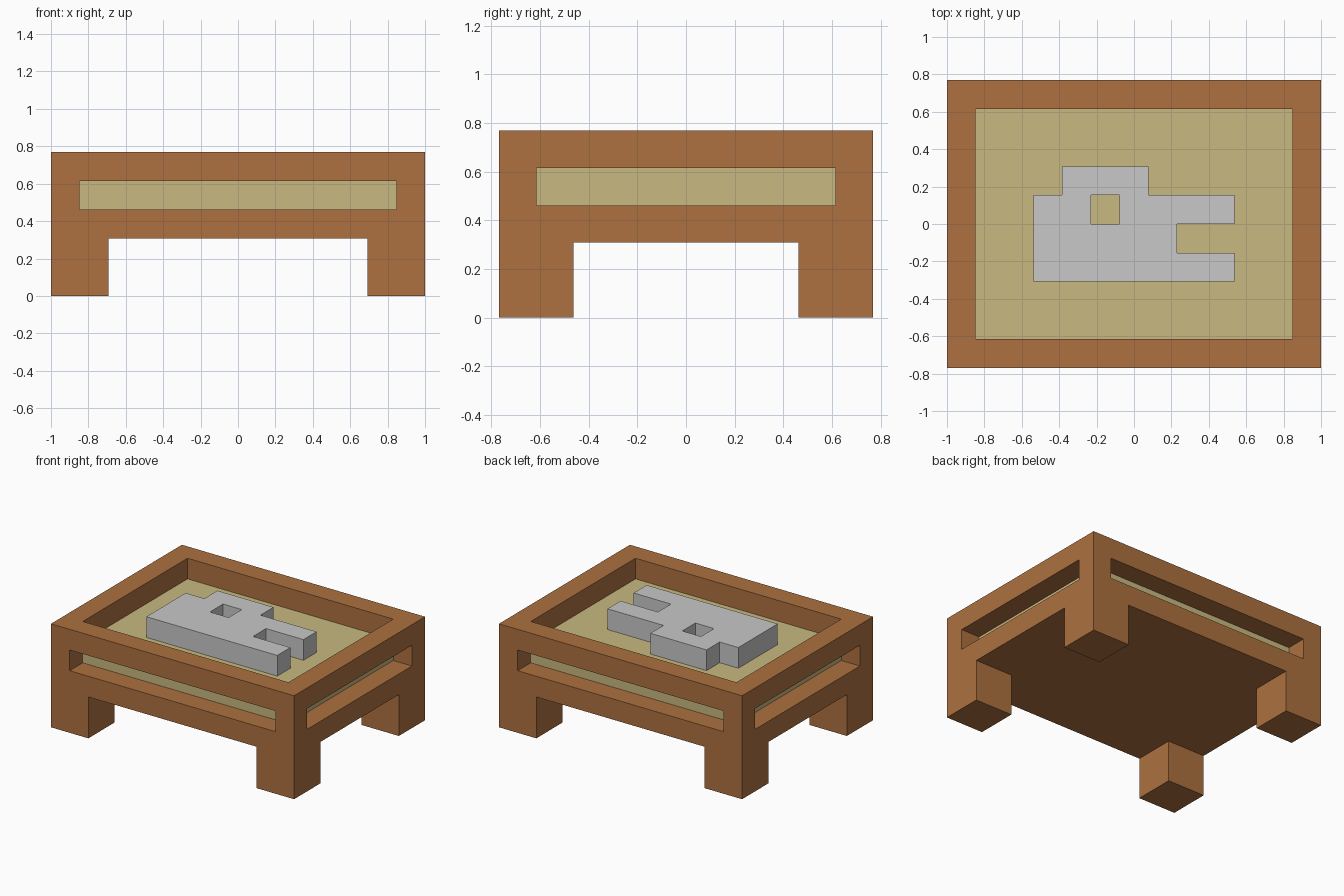
import bpy, bmesh
from mathutils import Matrix, Vector

if "Cube" in bpy.data.objects:
    bpy.data.objects.remove(bpy.data.objects["Cube"])

U = 1 / 13  # modelling grid: the table is 26 x 20 x 10 units


def material(name, rgb):
    m = bpy.data.materials.new(name)
    m.diffuse_color = (*rgb, 1)
    m.use_nodes = True
    m.node_tree.nodes["Principled BSDF"].inputs["Base Color"].default_value = m.diffuse_color
    return m


WOOD = material("brown wood", (0.418, 0.165, 0.051))
SAND = material("pale sand", (0.578, 0.485, 0.216))
STONE = material("grey stone", (0.578, 0.578, 0.578))


def add_object(name, bm, mat):
    bmesh.ops.recalc_face_normals(bm, faces=bm.faces)
    me = bpy.data.meshes.new(name)
    bm.to_mesh(me)
    bm.free()
    me.materials.append(mat)
    ob = bpy.data.objects.new(name, me)
    bpy.context.collection.objects.link(ob)
    return ob


def box(name, half_x, half_y, z0, z1, mat):
    """Box centred on x and y, in grid units."""
    bm = bmesh.new()
    size = Matrix.Diagonal((2 * half_x * U, 2 * half_y * U, (z1 - z0) * U, 1))
    bmesh.ops.create_cube(bm, size=1, matrix=Matrix.Translation((0, 0, (z0 + z1) / 2 * U)) @ size)
    return add_object(name, bm, mat)


# Wooden frame: a solid block with tray, side slots and leg gaps cut out
frame = box("table_frame", 13, 10, 0, 10, WOOD)
cuts = {
    "tray_cutter": (11, 8, 6, 11),
    "front_back_slot_cutter": (11, 12, 6, 8),
    "side_slot_cutter": (15, 8, 6, 8),
    "front_back_leg_gap_cutter": (9, 12, -1, 4),
    "side_leg_gap_cutter": (15, 6, -1, 4),
}
for name, dims in cuts.items():
    cutter = box(name, *dims, WOOD)
    cutter.hide_render = True
    mod = frame.modifiers.new(name, 'BOOLEAN')
    mod.operation = 'DIFFERENCE'
    mod.solver = 'EXACT'
    mod.object = cutter
bpy.context.view_layer.objects.active = frame
for name in cuts:
    bpy.ops.object.modifier_apply(modifier=name)
    bpy.data.objects.remove(bpy.data.objects[name])

# Sand filling, visible through the slots
box("sand_bed", 11, 8, 6, 8, SAND)

# Stone slab: plan drawn in 2-unit cells, back row first
plan = [".###...",
        "##.####",
        "#####..",
        "#######"]
bm = bmesh.new()
for r, row in enumerate(plan):
    for c, cell in enumerate(row):
        if cell == "#":
            x, y = 2 * c - 7, 2 - 2 * r
            corners = ((x, y), (x + 2, y), (x + 2, y + 2), (x, y + 2))
            bm.faces.new([bm.verts.new((px * U, py * U, 8 * U)) for px, py in corners])
bmesh.ops.remove_doubles(bm, verts=bm.verts, dist=1e-4)
ext = bmesh.ops.extrude_face_region(bm, geom=bm.faces[:], use_keep_orig=True)
top = [v for v in ext["geom"] if isinstance(v, bmesh.types.BMVert)]
bmesh.ops.translate(bm, verts=top, vec=Vector((0, 0, 2 * U)))
add_object("stone_slab", bm, STONE)
